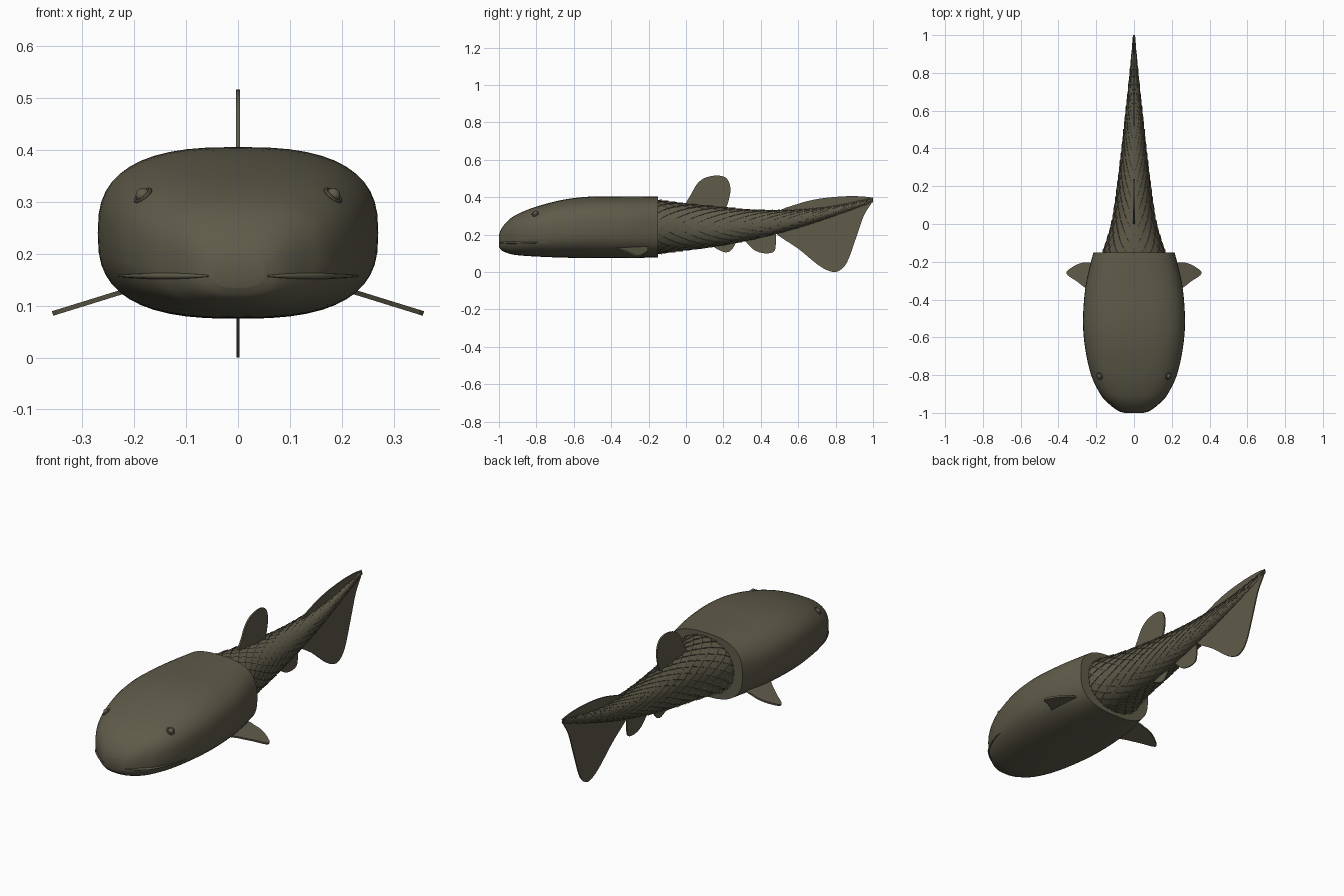
import bpy, bmesh, math
from mathutils import Vector

cube = bpy.data.objects.get("Cube")
if cube:
    bpy.data.objects.remove(cube, do_unlink=True)

olive = bpy.data.materials.new("dark olive")
olive.use_nodes = True
COLOUR = (0.115, 0.105, 0.068, 1)
olive.diffuse_color = COLOUR
olive.node_tree.nodes["Principled BSDF"].inputs["Base Color"].default_value = COLOUR
olive.node_tree.nodes["Principled BSDF"].inputs["Roughness"].default_value = 0.8

# Sections: y, half width, bottom z, top z
HEAD = [(-1, .05, .135, .2), (-.985, .085, .115, .235), (-.95, .13, .1, .277),
        (-.9, .178, .09, .31), (-.8, .227, .083, .35), (-.65, .26, .077, .388),
        (-.5, .27, .075, .404), (-.32, .255, .075, .404), (-.15, .215, .078, .403)]
BODY = [(-.17, .172, .097, .386), (0, .118, .118, .365), (.2, .088, .145, .345),
        (.4, .064, .185, .331), (.6, .043, .237, .333), (.8, .022, .302, .355),
        (1, .004, .375, .398)]


def catmull(a, b, c, d, u):
    return (2 * b + (c - a) * u + (2 * a - 5 * b + 4 * c - d) * u * u
            + (3 * b - a - 3 * c + d) * u ** 3) / 2


def section(secs, t):
    """Smoothly interpolated section at fractional index t."""
    last = len(secs) - 1
    t = max(0, min(t, last))
    i = min(int(t), last - 1)
    p = [Vector(secs[max(0, min(k, last))]) for k in range(i - 1, i + 3)]
    return catmull(*p, t - i)


def surface(secs, t, angle, power, lift=0):
    """Point on the rounded cross-section, pushed outwards by lift."""
    y, w, low, high = section(secs, t)
    c, s = math.cos(angle), math.sin(angle)
    x = math.copysign(abs(c) ** (2 / power), c) * (w + lift)
    z = math.copysign(abs(s) ** (2 / power), s) * ((high - low) / 2 + lift)
    return Vector((x, y, (low + high) / 2 + z))


def finish(name, bm, smooth=40):
    bmesh.ops.recalc_face_normals(bm, faces=bm.faces[:])
    mesh = bpy.data.meshes.new(name)
    bm.to_mesh(mesh)
    bm.free()
    mesh.materials.append(olive)
    ob = bpy.data.objects.new(name, mesh)
    bpy.context.collection.objects.link(ob)
    if smooth:
        bpy.ops.object.select_all(action='DESELECT')
        ob.select_set(True)
        bpy.context.view_layer.objects.active = ob
        bpy.ops.object.shade_smooth_by_angle(angle=math.radians(smooth))
    return ob


def loft(name, secs, power, steps, segs=48, lift=0):
    bm = bmesh.new()
    count = (len(secs) - 1) * steps
    rings = [[bm.verts.new(surface(secs, k / steps, math.tau * j / segs, power, lift))
              for j in range(segs)] for k in range(count + 1)]
    for a, b in zip(rings, rings[1:]):
        for j in range(segs):
            n = (j + 1) % segs
            bm.faces.new((a[j], a[n], b[n], b[j]))
    bm.faces.new(rings[0])
    bm.faces.new(rings[-1])
    return finish(name, bm)


def fin(name, outline, thickness, place):
    """Smooth closed outline, placed in space and given thickness."""
    pts = [Vector(p) for p in outline]
    n = len(pts)
    bm = bmesh.new()
    loop = [bm.verts.new(place(catmull(*[pts[(i + k) % n] for k in (-1, 0, 1, 2)], u / 4)))
            for i in range(n) for u in range(4)]
    bm.faces.new(loop)
    ob = finish(name, bm, 0)
    mod = ob.modifiers.new("thickness", 'SOLIDIFY')
    mod.thickness = thickness
    mod.offset = 0
    return ob


# Armoured head and tapering trunk
loft("head_shield", HEAD, 2.7, 5)
loft("trunk", BODY, 2.1, 6, 32, -.003)

# Overlapping diamond scales in staggered rows
ROWS, AROUND = 30, 20
bm = bmesh.new()
span = len(BODY) - 1
for r in range(ROWS):
    t0 = span * (r - .5) / ROWS
    pitch = span / ROWS
    size = 1 - .75 * r / ROWS
    for j in range(AROUND):
        mid = math.tau * (j + .5 * (r % 2)) / AROUND
        half = math.tau / AROUND / 2

        def corner(dt, da, lift):
            return bm.verts.new(surface(BODY, t0 + dt * pitch, mid + da * half, 2.1, lift * size))
        front, back = corner(0, 0, -.004), corner(2.1, 0, .007)
        left, right = corner(1, -1, .002), corner(1, 1, .002)
        under = corner(2, 0, -.005)
        bm.faces.new((front, left, back))
        bm.faces.new((front, back, right))
        bm.faces.new((left, under, back))
        bm.faces.new((back, under, right))
finish("scales", bm, 20)


# Fins on the centre line
def upright(p):
    return Vector((0, p.x, p.y))


fin("dorsal_fin", [(0, .35), (.03, .42), (.06, .472), (.1, .503), (.16, .516), (.212, .505),
                   (.236, .46), (.232, .4), (.2, .33), (.1, .32)], .008, upright)
fin("pelvic_fin", [(.12, .17), (.16, .127), (.215, .105), (.25, .127), (.262, .17),
                   (.19, .2)], .006, upright)
fin("anal_fin", [(.305, .195), (.34, .14), (.38, .11), (.43, .1), (.47, .11), (.48, .15),
                 (.47, .22), (.38, .23)], .006, upright)
fin("tail_fin", [(.47, .22), (.6, .125), (.7, .043), (.76, .008), (.81, .003), (.86, .05),
                 (.91, .185), (.95, .3), (.995, .375), (.99, .398), (.9, .406), (.8, .402),
                 (.7, .39), (.6, .365), (.48, .315)], .006, upright)

# Paired parts: pectoral fins, eyes and mouth edges
for side, word in ((1, "left"), (-1, "right")):
    fin(word + "_pectoral_fin",
        [(.2, -.37), (.25, -.343), (.3, -.305), (.357, -.262), (.325, -.228), (.28, -.207),
         (.24, -.204), (.19, -.22)], .009,
        lambda p: Vector((side * p.x, p.y, .121 - (p.x - .24) * .31)))

    eye_at = Vector((side * .183, -.805, .312))
    outward = Vector((side * .6, -.3, .75)).normalized()
    turn = outward.to_track_quat('Z', 'Y')
    bpy.ops.mesh.primitive_uv_sphere_add(segments=20, ring_count=12, radius=.014, location=eye_at)
    eyeball = bpy.context.object
    bpy.ops.mesh.primitive_torus_add(major_radius=.017, minor_radius=.004, major_segments=24,
                                     minor_segments=8, location=eye_at,
                                     rotation=turn.to_euler())
    rim = bpy.context.object
    for ob, part in ((eyeball, "_eye"), (rim, "_eye_rim")):
        ob.name = word + part
        ob.data.materials.append(olive)
        bpy.ops.object.select_all(action='DESELECT')
        ob.select_set(True)
        bpy.context.view_layer.objects.active = ob
        bpy.ops.object.shade_smooth_by_angle()

    # Raised lip following the head at a constant height
    curve = bpy.data.curves.new(word + "_lip", 'CURVE')
    curve.dimensions = '3D'
    curve.bevel_depth = .006
    curve.bevel_resolution = 2
    spline = curve.splines.new('POLY')
    STEPS = 24
    spline.points.add(STEPS)
    for k, pt in enumerate(spline.points):
        y, w, low, high = section(HEAD, .3 + 4.1 * k / STEPS)
        drop = abs(.157 - (low + high) / 2) / ((high - low) / 2)
        x = w * (1 - drop ** 2.7) ** (1 / 2.7)
        pt.co = (side * x, y, .157, 1)
        pt.radius = .25 + .75 * math.sin(math.pi * k / STEPS)
    curve.materials.append(olive)
    lip = bpy.data.objects.new(word + "_lip", curve)
    bpy.context.collection.objects.link(lip)
